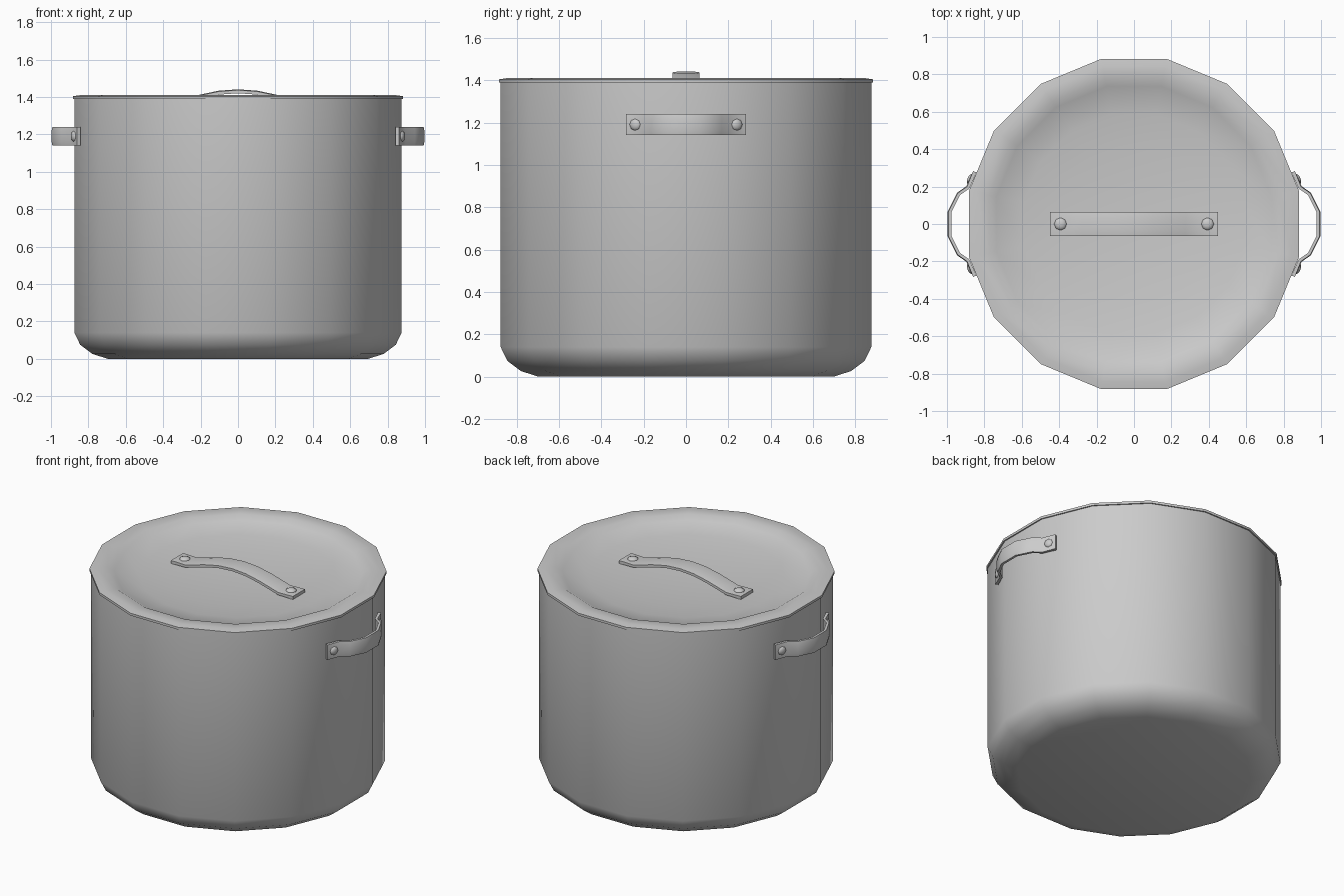
import bpy, bmesh, math
from mathutils import Vector, Matrix

if "Cube" in bpy.data.objects:
    bpy.data.objects.remove(bpy.data.objects["Cube"])

SIDES = 16


def finish(name, bm, angle=40, recalc=True):
    bmesh.ops.remove_doubles(bm, verts=bm.verts, dist=1e-5)
    if recalc:
        bmesh.ops.recalc_face_normals(bm, faces=bm.faces)
    me = bpy.data.meshes.new(name)
    bm.to_mesh(me)
    bm.free()
    ob = bpy.data.objects.new(name, me)
    bpy.context.collection.objects.link(ob)
    bpy.ops.object.select_all(action='DESELECT')
    ob.select_set(True)
    bpy.context.view_layer.objects.active = ob
    bpy.ops.object.shade_smooth_by_angle(angle=math.radians(angle))
    return ob


def lathe(name, profile, angle, floor=False):
    # Revolve (radius, z) points, with flat faces turned to the axes
    bm = bmesh.new()
    rings = []
    for r, z in profile:
        rings.append([bm.verts.new((r * math.cos((i + .5) * math.tau / SIDES),
                                    r * math.sin((i + .5) * math.tau / SIDES), z))
                      for i in range(SIDES)])
    for a, b in zip(rings, rings[1:]):
        for i in range(SIDES):
            j = (i + 1) % SIDES
            bm.faces.new((a[i], a[j], b[j], b[i]))
    if floor:
        bm.faces.new(rings[0][::-1])
    return finish(name, bm, angle, False)


def strap(name, half_path, half_width, thick, place):
    # Flat metal strap along a mirrored (u, h) path, with slightly eased edges
    path = [Vector(p) for p in half_path]
    path += [Vector((-p.x, p.y)) for p in reversed(path) if p.x > 0]
    bm = bmesh.new()
    rings = []
    n = len(path)
    for k, p in enumerate(path):
        t = (path[min(k + 1, n - 1)] - path[max(k - 1, 0)]).normalized()
        nor = Vector((t.y, -t.x))
        if nor.y < 0:
            nor = -nor
        edge = thick if k in (0, n - 1) else thick * .8
        section = [(-1, 0), (1, 0), (1, edge), (.6, thick), (-.6, thick), (-1, edge)]
        ring = []
        for w, d in section:
            q = p + nor * d
            ring.append(bm.verts.new(place(q.x, w * half_width, q.y)))
        rings.append(ring)
    for a, b in zip(rings, rings[1:]):
        for i in range(6):
            j = (i + 1) % 6
            bm.faces.new((a[i], a[j], b[j], b[i]))
    bm.faces.new(rings[0])
    bm.faces.new(rings[-1])
    return finish(name, bm, 45)


def rivet(name, loc, normal, radius, height=.016):
    bm = bmesh.new()
    bmesh.ops.create_uvsphere(bm, u_segments=8, v_segments=6, radius=1)
    rot = Vector(normal).to_track_quat('Z', 'Y').to_matrix().to_4x4()
    bm.transform(Matrix.Translation(loc) @ rot
                 @ Matrix.Diagonal((radius, radius, height, 1)))
    return finish(name, bm, 60)


# Pot body with a rounded foot
lathe("pot_body", [(.71, 0), (.795, .027), (.86, .075), (.892, .14), (.892, 1.395)], 50, True)

# Dished lid with a raised rim
lathe("lid", [(.88, 1.388), (.9, 1.388), (.9, 1.404), (.86, 1.41), (.79, 1.41), (.75, 1.388),
              (.6, 1.363), (.42, 1.345), (.2, 1.333), (0, 1.33)], 80)

# Lid handle
strap("lid_handle", [(.45, 1.35), (.34, 1.352), (.27, 1.372), (.2, 1.392), (.1, 1.413), (0, 1.42)],
      .064, .021, lambda u, w, h: (u, w, h))
for s in (-1, 1):
    rivet("lid_rivet", (s * .393, 0, 1.37), (0, 0, 1), .035)

# Side handles and rivets
side_path = [(.275, .842), (.19, .88), (.155, .93), (.062, .977)]
for s, side in ((1, "right"), (-1, "left")):
    strap(side + "_handle", side_path, .05, .02,
          lambda u, w, h: (s * h, u, 1.19 + w))
    for t in (-1, 1):
        rivet(side + "_rivet", (s * .875, t * .239, 1.19), (s * .92, t * .38, 0), .03)
